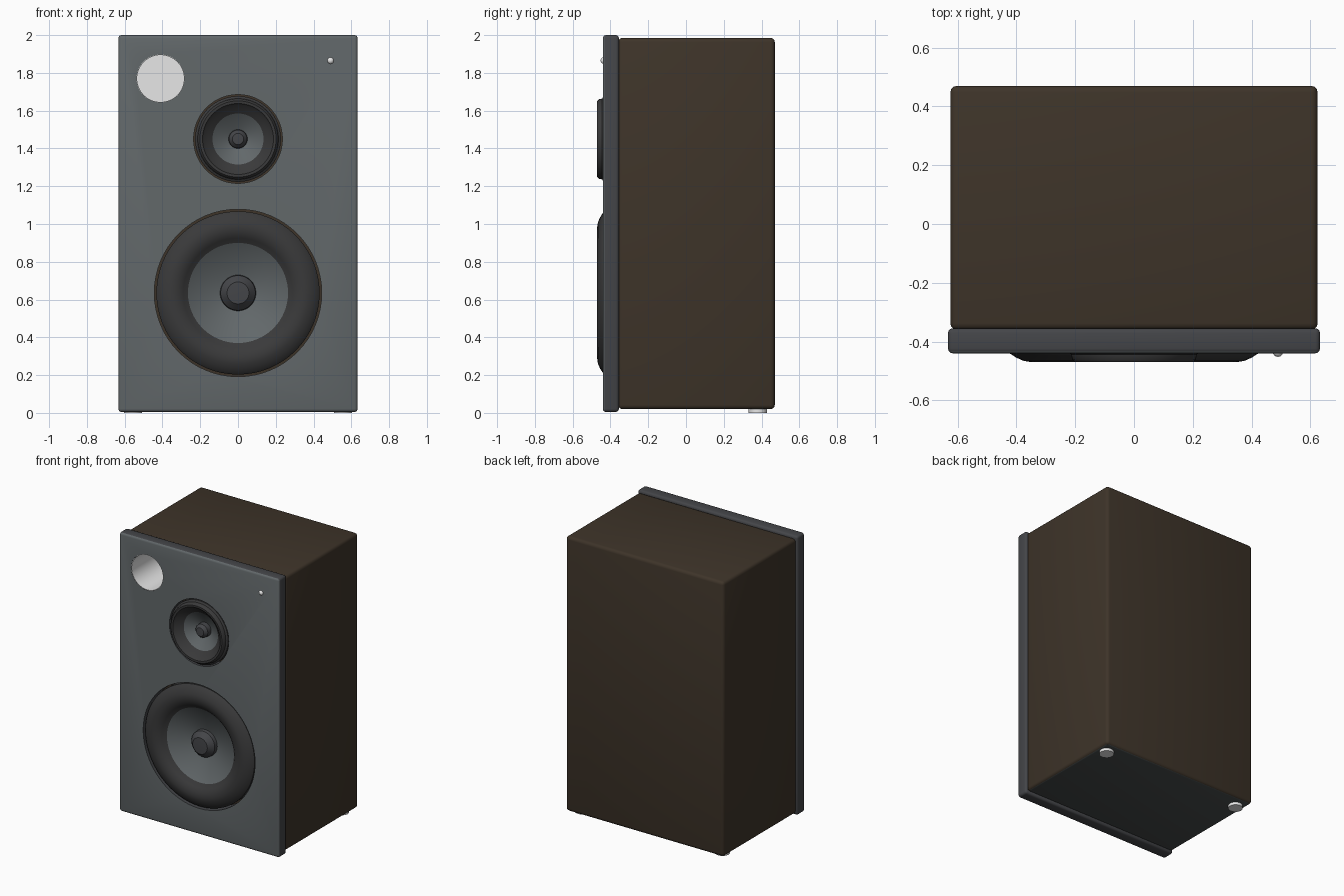
import bpy, bmesh, math
from mathutils import Matrix

if "Cube" in bpy.data.objects:
    bpy.data.objects.remove(bpy.data.objects["Cube"])


def material(name, rgb):
    m = bpy.data.materials.new(name)
    m.diffuse_color = (*rgb, 1)
    m.use_nodes = True
    m.node_tree.nodes["Principled BSDF"].inputs["Base Color"].default_value = m.diffuse_color
    return m


BROWN = material("dark brown wood", (0.048, 0.034, 0.022))
GREY = material("slate grey", (0.122, 0.138, 0.144))
TRIM = material("dark trim grey", (0.058, 0.060, 0.066))
RUBBER = material("black rubber", (0.042, 0.042, 0.043))
BASE = material("base charcoal", (0.060, 0.068, 0.068))
LIGHT = material("light grey", (0.80, 0.80, 0.80))


def finish(name, bm, mats, angle=35):
    bmesh.ops.recalc_face_normals(bm, faces=bm.faces)
    me = bpy.data.meshes.new(name)
    bm.to_mesh(me)
    bm.free()
    for m in mats:
        me.materials.append(m)
    ob = bpy.data.objects.new(name, me)
    bpy.context.collection.objects.link(ob)
    smooth(ob, angle)
    return ob


def activate(ob):
    bpy.ops.object.select_all(action='DESELECT')
    ob.select_set(True)
    bpy.context.view_layer.objects.active = ob


def smooth(ob, angle=35):
    activate(ob)
    bpy.ops.object.shade_smooth_by_angle(angle=math.radians(angle))


def box(name, lo, hi, bevel, mats):
    bm = bmesh.new()
    bmesh.ops.create_cube(bm, size=1)
    for v in bm.verts:
        v.co = [(a + b) / 2 + c * (b - a) for a, b, c in zip(lo, hi, v.co)]
    bmesh.ops.bevel(bm, geom=bm.edges[:], offset=bevel, segments=3,
                    profile=0.5, affect='EDGES')
    return finish(name, bm, mats)


def lathe(name, x, z, profile, mats, zones, n=64):
    """Turn (radius, y) points about a y-axis line; zones = material per segment."""
    bm = bmesh.new()
    rings = []
    for r, y in profile:
        if r == 0:
            rings.append([bm.verts.new((x, y, z))] * n)
        else:
            rings.append([bm.verts.new((x + r * math.cos(2 * math.pi * i / n), y,
                                        z + r * math.sin(2 * math.pi * i / n)))
                          for i in range(n)])
    for a, b, zone in zip(rings, rings[1:], zones):
        for i in range(n):
            j = (i + 1) % n
            loop = list(dict.fromkeys((a[i], a[j], b[j], b[i])))
            bm.faces.new(loop).material_index = zone
    return finish(name, bm, mats)


def cut_hole(ob, x, z, r, y0, y1):
    cutter = lathe("hole_cutter", x, z, [(0, y0), (r, y0), (r, y1), (0, y1)],
                   [TRIM], [0, 0, 0])
    cutter.hide_render = True
    activate(ob)
    mod = ob.modifiers.new("hole", 'BOOLEAN')
    mod.operation, mod.solver, mod.object = 'DIFFERENCE', 'EXACT', cutter
    bpy.ops.object.modifier_apply(modifier=mod.name)
    bpy.data.objects.remove(cutter)


PORT = (-0.41, 1.77)
WOOFER = (0, 0.635)
TWEETER = (0, 1.45)

# cabinet, with a charcoal underside
cabinet = box("cabinet", (-0.625, -0.36, 0.02), (0.625, 0.47, 1.985), 0.022, [BROWN, BASE])
cut_hole(cabinet, *PORT, 0.127, -0.7, 0.15)
for f in cabinet.data.polygons:
    f.material_index = 1 if f.normal.z < -0.95 and f.center.z < 0.1 else 0
smooth(cabinet)

# front panel, grey face with dark edges
panel = box("front_panel", (-0.633, -0.44, 0.005), (0.633, -0.355, 2.0), 0.016, [GREY, TRIM])
for (x, z), r in ((PORT, 0.127), (WOOFER, 0.443), (TWEETER, 0.235)):
    cut_hole(panel, x, z, r, -0.7, -0.2)
for f in panel.data.polygons:
    f.material_index = 0 if f.normal.y < -0.6 else 1
smooth(panel)

# bass port tube, closed at the back
lathe("port_tube", *PORT,
      [(0.127, -0.439), (0.124, -0.44), (0.124, 0.13), (0, 0.13)], [LIGHT], [0, 0, 0])

# woofer: rubber roll, cone, dust cap
lathe("woofer", *WOOFER,
      [(0.432, -0.358), (0.432, -0.43), (0.422, -0.441), (0.40, -0.455), (0.375, -0.466),
       (0.35, -0.47), (0.32, -0.465), (0.29, -0.45), (0.265, -0.425), (0.095, -0.37),
       (0.092, -0.395), (0.058, -0.43), (0, -0.433)],
      [RUBBER, GREY, TRIM], [0] * 8 + [1] + [2] * 3)

# tweeter: rubber roll, cone, dust cap
lathe("tweeter", *TWEETER,
      [(0.227, -0.358), (0.227, -0.436), (0.214, -0.444), (0.21, -0.462), (0.202, -0.47),
       (0.188, -0.469), (0.18, -0.458), (0.16, -0.445), (0.135, -0.42), (0.05, -0.375),
       (0.048, -0.41), (0.03, -0.43), (0, -0.432)],
      [RUBBER, GREY, TRIM], [0] * 8 + [1] + [2] * 3)

# indicator light
bm = bmesh.new()
bmesh.ops.create_uvsphere(bm, u_segments=24, v_segments=12, radius=0.018,
                          matrix=Matrix.Translation((0.49, -0.434, 1.865)))
finish("indicator_light", bm, [LIGHT])

# rear feet
for side, x in (("left", -0.555), ("right", 0.555)):
    bm = bmesh.new()
    bmesh.ops.create_cone(bm, cap_ends=True, segments=32, radius1=0.048, radius2=0.048,
                          depth=0.03, matrix=Matrix.Translation((x, 0.38, 0.015)))
    finish("foot_" + side, bm, [LIGHT])
